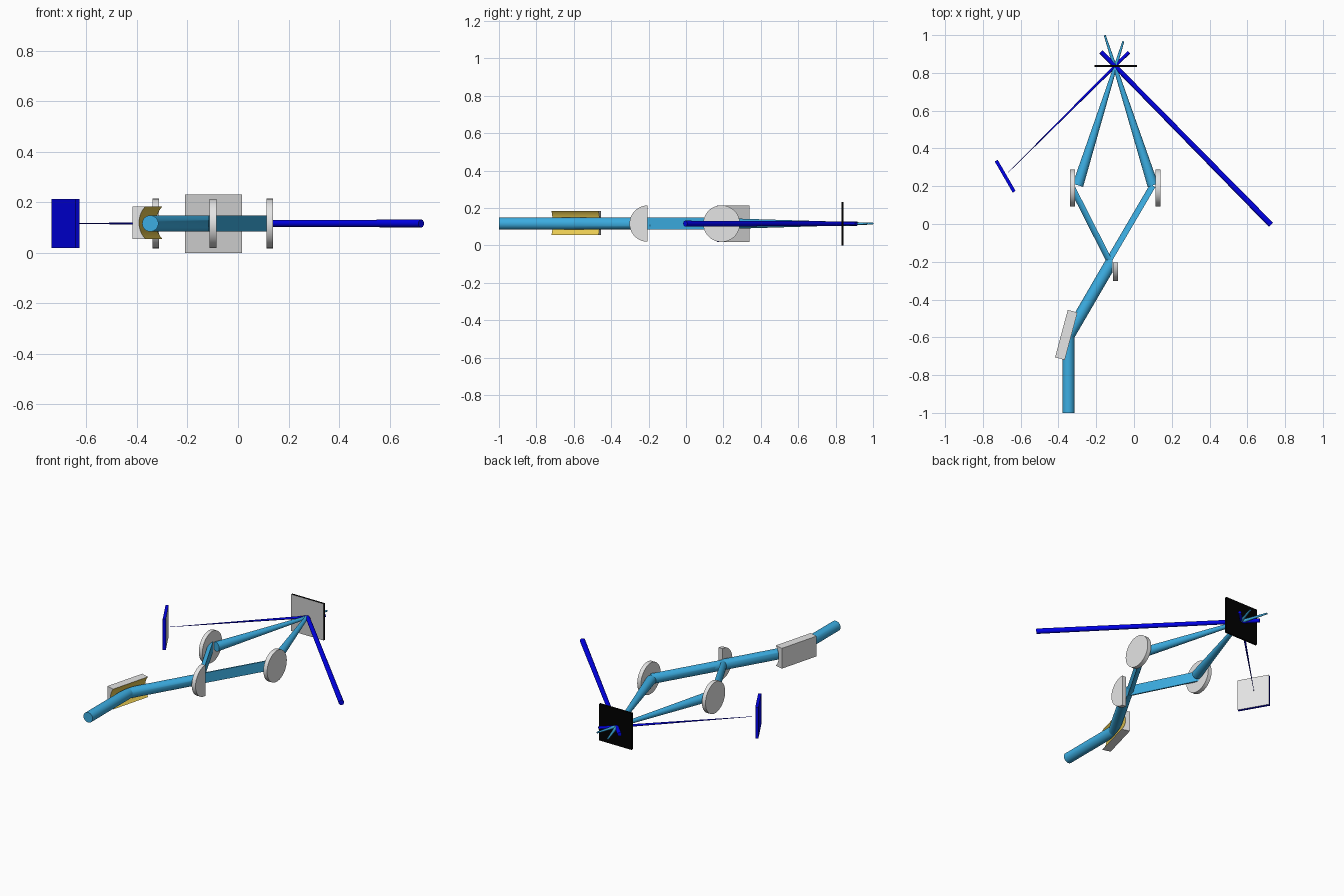
import bpy, bmesh, math
from mathutils import Vector, Matrix

if "Cube" in bpy.data.objects:
    bpy.data.objects.remove(bpy.data.objects["Cube"])

ZC = 0.116  # height of the optical axis


def material(name, col):
    m = bpy.data.materials.new(name)
    m.diffuse_color = (*col, 1)
    m.use_nodes = True
    m.node_tree.nodes["Principled BSDF"].inputs["Base Color"].default_value = m.diffuse_color
    return m


GREY = material("mirror_grey", (0.78, 0.78, 0.78))
SCREEN = material("screen_grey", (0.60, 0.60, 0.60))
CYAN = material("light_blue_beam", (0.045, 0.42, 0.76))
BLUE = material("deep_blue", (0.0, 0.0, 0.80))
BLACK = material("black", (0.0, 0.0, 0.0))
GOLD = material("gold", (0.86, 0.63, 0.09))


def finish(name, bm, mats, smooth=True):
    bmesh.ops.recalc_face_normals(bm, faces=bm.faces)
    me = bpy.data.meshes.new(name)
    bm.to_mesh(me)
    bm.free()
    for m in mats:
        me.materials.append(m)
    ob = bpy.data.objects.new(name, me)
    bpy.context.collection.objects.link(ob)
    if smooth:
        bpy.ops.object.select_all(action='DESELECT')
        ob.select_set(True)
        bpy.context.view_layer.objects.active = ob
        bpy.ops.object.shade_smooth_by_angle(angle=math.radians(35))
    return ob


def loft(bm, ring_a, ring_b):
    """Closed solid between two matching rings."""
    a = [bm.verts.new(p) for p in ring_a]
    b = [bm.verts.new(p) for p in ring_b]
    n = len(a)
    bm.faces.new(a)
    bm.faces.new(b)
    return [bm.faces.new((a[i], a[(i + 1) % n], b[(i + 1) % n], b[i])) for i in range(n)]


def beam(name, p, q, r0, r1, mat, span=(0, 360), n0=None, n1=None):
    """Horizontal light beam; span picks the full circle or a half, n0/n1 mitre the ends."""
    p, q = Vector((*p, ZC)), Vector((*q, ZC))
    d = (q - p).normalized()
    u, v = Vector((d.y, -d.x, 0)), Vector((0, 0, 1))
    full = span[1] - span[0] == 360
    steps = 40 if full else 20
    angles = [math.radians(span[0] + (span[1] - span[0]) * i / steps)
              for i in range(steps if full else steps + 1)]

    def ring(c, r, n):
        n = Vector((*n, 0)) if n else d
        pts = []
        for t in angles:
            o = r * (math.cos(t) * u + math.sin(t) * v)
            pts.append(c + o - d * (o.dot(n) / d.dot(n)))
        return pts

    bm = bmesh.new()
    loft(bm, ring(p, r0, n0), ring(q, r1, n1))
    return finish(name, bm, [mat])


def disc(name, x0, x1, y, r, span=(0, 360)):
    """Round or half-round mirror with its axis along x."""
    full = span[1] - span[0] == 360
    k = 64 if full else 32
    prof = []
    for i in range(k if full else k + 1):
        t = math.radians(span[0] + (span[1] - span[0]) * i / k)
        prof.append((y + r * math.cos(t), ZC + r * math.sin(t)))
    bm = bmesh.new()
    loft(bm, [(x0, *c) for c in prof], [(x1, *c) for c in prof])
    return finish(name, bm, [GREY])


def plate(name, size, loc, angle, mats, face_dir):
    """Thin plate whose face towards face_dir takes the second material."""
    bm = bmesh.new()
    bmesh.ops.create_cube(bm, size=1, matrix=Matrix.Translation(loc)
                          @ Matrix.Rotation(math.radians(angle), 4, 'Z')
                          @ Matrix.Diagonal((*size, 1)))
    bm.normal_update()
    for f in bm.faces:
        f.material_index = int(f.normal.dot(Vector(face_dir).normalized()) > 0.9)
    return finish(name, bm, mats, smooth=False)


# Trough mirror: block with a gold concave face
a15 = math.radians(15)
along = Vector((math.sin(a15), math.cos(a15), 0))
normal = Vector((math.cos(a15), -math.sin(a15), 0))
mid = Vector((-0.333, -0.594, ZC + 0.003))
hz, depth, thick, N = 0.064, 0.026, 0.053, 16
R = (hz * hz + depth * depth) / (2 * depth)
half = math.asin(hz / R)
prof = [(-thick, -hz)]
for i in range(N + 1):
    t = -half + 2 * half * i / N
    prof.append((R - depth - R * math.cos(t), R * math.sin(t)))
prof.append((-thick, hz))
bm = bmesh.new()
rings = [[mid + along * s + normal * w + Vector((0, 0, h)) for w, h in prof]
         for s in (-0.13, 0.13)]
for f in loft(bm, *rings)[1:N + 1]:
    f.material_index = 1
finish("trough_mirror", bm, [GREY, GOLD])

# Round mirrors and the half-round pick-off mirror
disc("left_mirror", -0.338, -0.313, 0.19, 0.098)
disc("right_mirror", 0.113, 0.139, 0.19, 0.098)
disc("pickoff_mirror", -0.112, -0.085, -0.205, 0.097, (90, 270))

# Sample screen and detector
plate("screen", (0.226, 0.012, 0.231), (-0.097, 0.837, 0.1155), 0, [BLACK, SCREEN], (0, -1, 0))
plate("detector", (0.018, 0.19, 0.195), (-0.682, 0.253, ZC), 30, [BLUE, GREY],
      (math.cos(math.pi / 6), 0.5, 0))

# Incoming beam, bent by the trough mirror, then split in two halves
B = 0.032
bend, split = (-0.347, -0.592), (-0.114, -0.192)
beam("input_beam", (-0.347, -1), bend, B, B, CYAN, n1=normal[:2])
beam("bent_beam", bend, split, B, B, CYAN, n0=normal[:2], n1=(1, 0))
LEFT = (90, 270)
beam("passing_half_beam", split, (0.113, 0.195), B, B, CYAN, LEFT, (1, 0))
beam("reflected_half_beam", split, (-0.313, 0.2), B, B, CYAN, LEFT, (1, 0), (1, 0))

# Focused beams crossing at the screen
beam("right_focus_beam", (0.100, 0.205), (-0.155, 1.0), 0.029, 0.005, CYAN)
beam("left_focus_beam", (-0.297, 0.205), (-0.056, 0.968), 0.029, 0.005, CYAN)

# Deep blue beams through the focus
beam("output_beam", (-0.175, 0.912), (0.725, -0.004), 0.012, 0.0155, BLUE)
beam("signal_beam", (-0.026, 0.91), (-0.667, 0.272), 0.009, 0.001, BLUE)
